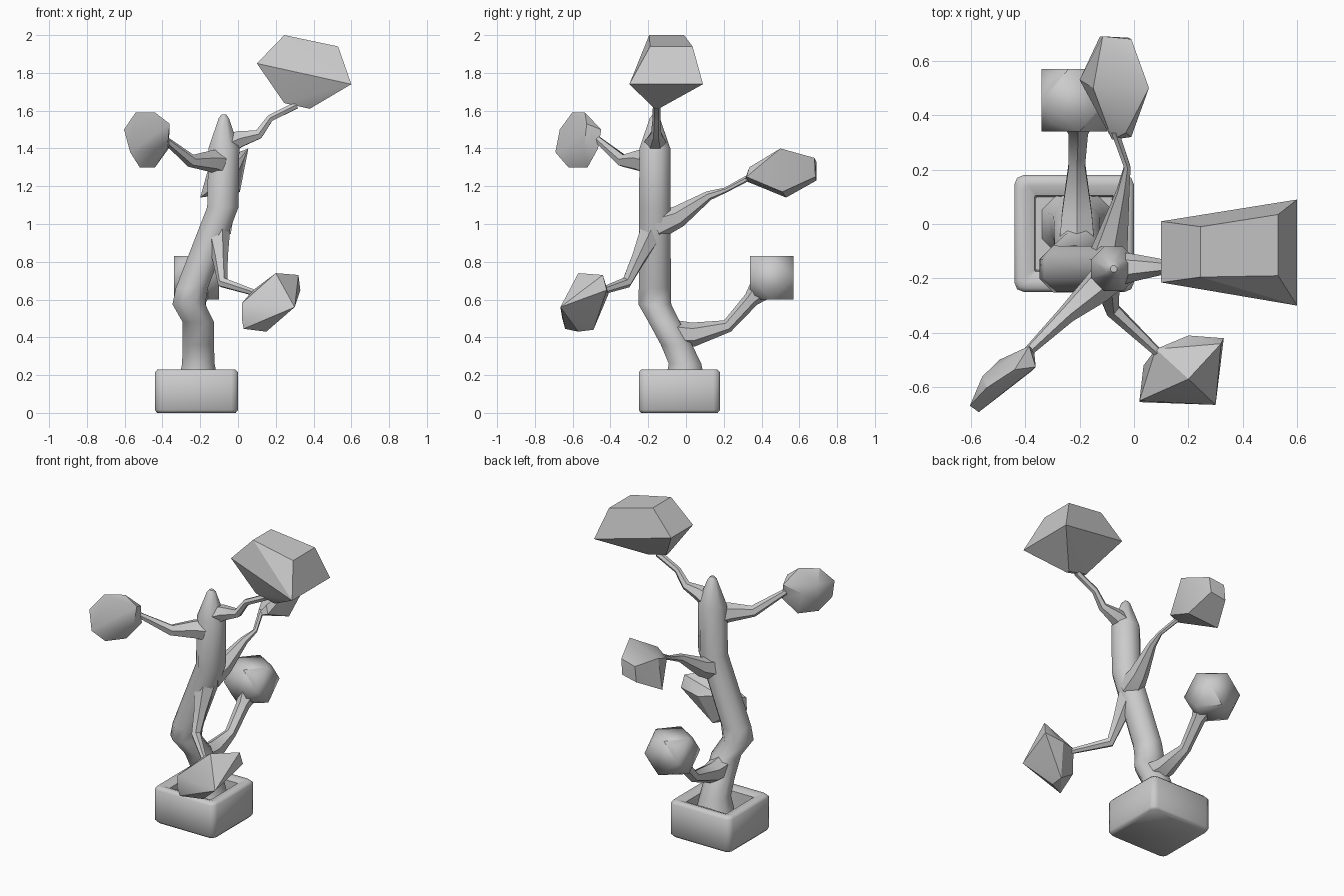
import bpy, bmesh
from math import cos, sin, pi
from mathutils import Vector, Matrix


def finish(name, bm, angle=35):
    bmesh.ops.recalc_face_normals(bm, faces=bm.faces)
    me = bpy.data.meshes.new(name)
    bm.to_mesh(me)
    bm.free()
    ob = bpy.data.objects.new(name, me)
    bpy.context.collection.objects.link(ob)
    bpy.ops.object.select_all(action='DESELECT')
    ob.select_set(True)
    bpy.context.view_layer.objects.active = ob
    bpy.ops.object.shade_smooth_by_angle(angle=angle * pi / 180)
    return ob


def loft(name, rings, angle=35):
    """Skin a list of equal-sized point rings and cap both ends."""
    bm = bmesh.new()
    rows = [[bm.verts.new(p) for p in r] for r in rings]
    n = len(rows[0])
    for a, b in zip(rows, rows[1:]):
        for i in range(n):
            j = (i + 1) % n
            bm.faces.new((a[i], a[j], b[j], b[i]))
    bm.faces.new(rows[0])
    bm.faces.new(rows[-1])
    return finish(name, bm, angle)


def sweep(name, path, sides, level=False):
    """Tapered tube; path holds (x, y, z, radius). level keeps rings horizontal."""
    pts = [Vector(p[:3]) for p in path]
    frame, prev, rings = Matrix.Identity(3), Vector((0, 0, 1)), []
    for i, p in enumerate(pts):
        d = (pts[min(i + 1, len(pts) - 1)] - pts[max(i - 1, 0)]).normalized()
        if not level:
            frame = prev.rotation_difference(d).to_matrix() @ frame
            prev = d
        r = path[i][3] / cos(pi / sides)
        rings.append([p + frame @ Vector((r * cos(t), r * sin(t), 0))
                      for t in [(k + 0.5) * 2 * pi / sides for k in range(sides)]])
    return loft(name, rings, 50)


def hull(name, pts, angle=30):
    bm = bmesh.new()
    for p in pts:
        bm.verts.new(p)
    bmesh.ops.convex_hull(bm, input=bm.verts)
    loose = [v for v in bm.verts if not v.link_faces]
    bmesh.ops.delete(bm, geom=loose, context='VERTS')
    bmesh.ops.dissolve_limit(bm, angle_limit=0.05, verts=bm.verts, edges=bm.edges)
    return finish(name, bm, angle)


# Planter: rounded rectangle rings up the outside, over the rim, down to the floor
def rect(inset, z, r):
    hx, hy = 0.22 - inset, 0.215 - inset
    out = []
    for k, (sx, sy) in enumerate([(1, 1), (-1, 1), (-1, -1), (1, -1)]):
        for a in (0, pi / 4, pi / 2):
            t = k * pi / 2 + a
            out.append((-0.22 + sx * (hx - r) + r * cos(t),
                        -0.035 + sy * (hy - r) + r * sin(t), z))
    return out


loft("planter", [rect(0.012, 0, 0.03), rect(0, 0.015, 0.035), rect(0, 0.215, 0.035),
                 rect(0.014, 0.23, 0.03), rect(0.04, 0.23, 0.015),
                 rect(0.075, 0.215, 0.005), rect(0.08, 0.1, 0.005)], 50)

# Trunk
sweep("trunk", [(-0.21, 0, 0.095, 0.13), (-0.21, -0.005, 0.17, 0.105),
                (-0.21, -0.005, 0.26, 0.086), (-0.21, -0.05, 0.36, 0.083),
                (-0.21, -0.115, 0.48, 0.083), (-0.26, -0.165, 0.575, 0.087),
                (-0.245, -0.165, 0.66, 0.085), (-0.08, -0.165, 1.09, 0.083),
                (-0.075, -0.165, 1.40, 0.082), (-0.075, -0.165, 1.56, 0.027),
                (-0.075, -0.165, 1.58, 0.012)], 8, True)

# Branches
branches = {
    "branch_top_right": [(-0.06, -0.165, 1.42, 0.055), (0.01, -0.16, 1.45, 0.042),
                         (0.11, -0.158, 1.475, 0.024), (0.17, -0.156, 1.56, 0.018),
                         (0.31, -0.155, 1.63, 0.018)],
    "branch_front_left": [(-0.08, -0.18, 1.32, 0.06), (-0.14, -0.24, 1.335, 0.052),
                          (-0.25, -0.335, 1.335, 0.03), (-0.39, -0.47, 1.45, 0.016)],
    "branch_front_right": [(-0.11, -0.18, 0.96, 0.06), (-0.095, -0.25, 0.82, 0.036),
                           (-0.08, -0.315, 0.69, 0.026), (0.09, -0.475, 0.635, 0.015)],
    "branch_back_upper": [(-0.1, -0.15, 1.0, 0.07), (-0.075, -0.04, 1.04, 0.05),
                          (-0.04, 0.12, 1.15, 0.022), (-0.025, 0.21, 1.18, 0.012),
                          (-0.07, 0.34, 1.25, 0.014)],
    "branch_back_lower": [(-0.21, -0.08, 0.42, 0.065), (-0.21, 0.04, 0.415, 0.055),
                          (-0.21, 0.22, 0.46, 0.03), (-0.205, 0.345, 0.60, 0.036),
                          (-0.205, 0.40, 0.66, 0.06)],
}
for name, path in branches.items():
    sweep(name, path, 6)

# Top right foliage: profile in x-z with a near and far y at each corner
profile = [(0.10, 1.85, -0.215, 0.01), (0.245, 2.0, -0.195, -0.01),
           (0.53, 1.94, -0.19, 0.035), (0.60, 1.74, -0.30, 0.09),
           (0.38, 1.61, -0.165, -0.145), (0.245, 1.64, -0.165, -0.145)]
hull("foliage_top_right", [(x, y, z) for x, z, a, b in profile for y in (a, b)], 20)

# Front left foliage: flattened pad along a diagonal (along, across, height)
pad = [(-0.15, 0.015, 1.40), (-0.15, -0.01, 1.50), (-0.09, 0.06, 1.40), (-0.11, 0.06, 1.53),
       (-0.06, 0.0, 1.30), (0.07, 0.01, 1.30), (-0.05, 0.01, 1.59), (0.07, -0.02, 1.59),
       (0.05, -0.06, 1.40), (0.05, -0.06, 1.51), (0.155, 0.02, 1.38), (0.16, -0.02, 1.50),
       (-0.04, -0.055, 1.45)]
hull("foliage_front_left", [(-0.48 - 0.68 * s + 0.73 * w, -0.565 - 0.73 * s - 0.68 * w, z)
                            for s, w, z in pad])

# Remaining foliage lumps
hull("foliage_front_right", [
    (0.32, -0.44, 0.73), (0.20, -0.57, 0.74), (0.33, -0.42, 0.65), (0.20, -0.41, 0.63),
    (0.08, -0.46, 0.65), (0.02, -0.65, 0.58), (0.02, -0.655, 0.50), (0.03, -0.64, 0.445),
    (0.15, -0.57, 0.43), (0.15, -0.49, 0.44), (0.035, -0.52, 0.52), (0.30, -0.665, 0.56)])
hull("foliage_back_upper", [
    (-0.20, 0.53, 1.14), (0.01, 0.51, 1.17), (0.055, 0.50, 1.40), (-0.15, 0.50, 1.32),
    (-0.125, 0.69, 1.23), (-0.02, 0.685, 1.25), (-0.01, 0.68, 1.35), (-0.115, 0.69, 1.33),
    (-0.08, 0.31, 1.23), (-0.01, 0.32, 1.25), (-0.03, 0.335, 1.30)])

# Back lower foliage: cube corners and face centres swelling into a rounded lump
lump = [Vector((x, y, z)) for x in (-1, 0, 1) for y in (-1, 0, 1) for z in (-1, 0, 1)
        if abs(x) + abs(y) + abs(z) == 2]
hull("foliage_back_lower", [(-0.22 + v.x * 0.12 - 0.02 * v.z * v.y, 0.455 + v.y * 0.115,
                             0.715 + v.z * 0.115) for v in lump]
     + [(-0.22 + a * 0.085, 0.455 + b * 0.085, 0.715 + c * 0.085)
        for a in (-1, 1) for b in (-1, 1) for c in (-1, 1)], 45)
